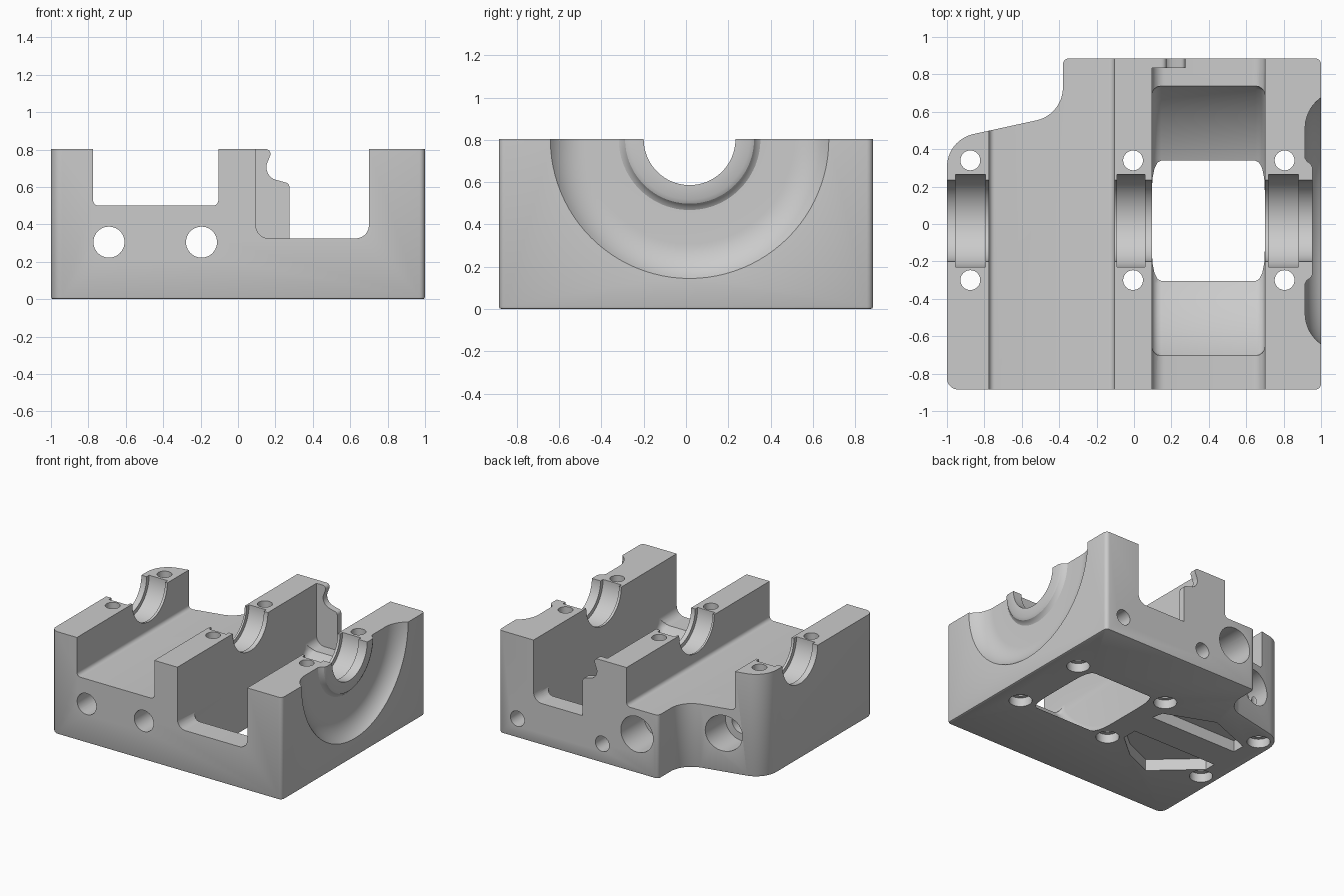
import bpy, bmesh
from math import sin, cos, pi, radians, asin

if "Cube" in bpy.data.objects:
    bpy.data.objects.remove(bpy.data.objects["Cube"], do_unlink=True)

TOP = 0.803          # height of the split plane
AXIS_Y = 0.017       # shaft axis, lying on the split plane
BACK = 0.885         # half depth


def arc(cx, cy, r, start, end, n=8):
    """Points on a circle, angles in degrees."""
    angles = [radians(start + (end - start) * i / n) for i in range(n + 1)]
    return [(cx + r * cos(a), cy + r * sin(a)) for a in angles]


def loft(name, rings, bevel=None):
    """Closed solid through matching rings, with capped ends."""
    bm = bmesh.new()
    loops = [[bm.verts.new(p) for p in ring] for ring in rings]
    n = len(loops[0])
    for a, b in zip(loops, loops[1:]):
        for i in range(n):
            j = (i + 1) % n
            bm.faces.new((a[i], a[j], b[j], b[i]))
    caps = [bm.faces.new(loops[0]), bm.faces.new(loops[-1])]
    bmesh.ops.recalc_face_normals(bm, faces=bm.faces[:])
    if bevel:
        count, width, segments = bevel
        edges = {e for f in caps[:count] for e in f.edges}
        bmesh.ops.bevel(bm, geom=list(edges), offset=width, segments=segments,
                        profile=0.5, affect='EDGES')
    mesh = bpy.data.meshes.new(name)
    bm.to_mesh(mesh)
    bm.free()
    obj = bpy.data.objects.new(name, mesh)
    bpy.context.collection.objects.link(obj)
    return obj


def prism(name, pts, axis, lo, hi, bevel=None):
    """Extrude a 2D outline along x, y or z."""
    place = {'x': lambda p, t: (t, p[0], p[1]),
             'y': lambda p, t: (p[0], t, p[1]),
             'z': lambda p, t: (p[0], p[1], t)}[axis]
    return loft(name, [[place(p, t) for p in pts] for t in (lo, hi)], bevel)


def drill(u, v, r, axis, lo, hi):
    cut(prism("drill_cutter", arc(u, v, r, 0, 360, 40)[:-1], axis, lo, hi))


def cut(cutter):
    """Subtract a cutter from the body and discard it."""
    cutter.hide_render = True
    mod = body.modifiers.new("cut", 'BOOLEAN')
    mod.operation = 'DIFFERENCE'
    mod.solver = 'EXACT'
    mod.object = cutter
    bpy.context.view_layer.objects.active = body
    bpy.ops.object.modifier_apply(modifier=mod.name)
    bpy.data.objects.remove(cutter, do_unlink=True)


# Body: footprint with a stepped, swept back-left corner
footprint = (arc(-0.94, -0.825, 0.06, 180, 270)
             + arc(0.97, -0.855, 0.03, 270, 360, 4)
             + arc(0.97, 0.855, 0.03, 0, 90, 4)
             + arc(-0.35, 0.855, 0.03, 90, 180, 4)
             + arc(-0.56, 0.73, 0.18, 0, -76, 12)
             + arc(-0.82, 0.305, 0.18, 104, 180, 12))
body = prism("bearing_block", footprint, 'z', 0, TOP, bevel=(1, 0.012, 2))

# Wide left slot with small floor fillets
slot = (arc(-0.745, 0.53, 0.03, 180, 270, 5) + arc(-0.135, 0.53, 0.03, 270, 360, 5)
        + [(-0.105, 1), (-0.775, 1)])
cut(prism("left_slot_cutter", slot, 'y', -1, 1))

# Deep right slot, stopping at a thin rib on the back
slot = (arc(0.165, 0.395, 0.07, 180, 270) + arc(0.63, 0.395, 0.07, 270, 360)
        + [(0.70, 1), (0.095, 1)])
cut(prism("right_slot_cutter", slot, 'y', -1, 0.835))

# Opening in the back beside the notched rib
opening = ([(0.275, 0.325)] + arc(0.63, 0.395, 0.07, 270, 360)
           + [(0.70, 1), (0.142, 1), (0.142, TOP)]
           + arc(0.148, 0.777, 0.026, 90, -30, 6)
           + arc(0.222, 0.705, 0.07, 150, 262, 10)
           + arc(0.25, 0.60, 0.025, 90, 0, 5))
cut(prism("back_opening_cutter", opening, 'y', 0.8, 1))

# Swept clearance through the floor of the right slot
R = 0.865
a = asin((TOP - 0.325) / R) * 180 / pi
sweep = arc(AXIS_Y, TOP, R, 180 + a, 360 - a, 64)
sweep += [(sweep[-1][0], 0.6), (sweep[0][0], 0.6)]
cut(prism("sweep_cutter", sweep, 'x', 0.095, 0.70, bevel=(2, 0.05, 4)))

# Bearing bores and the flared recess on the right end, as one turned cutter
BORE, SEAT = 0.217, 0.248
turned = [(-1.1, BORE)]
for lo, hi in ((-0.955, -0.795), (-0.09, 0.06), (0.72, 0.88)):
    turned += [(lo, BORE), (lo, SEAT), (hi, SEAT), (hi, BORE)]
turned += [(0.955, BORE), (0.955, 0.285), (0.945, 0.305), (0.925, 0.318), (0.915, 0.335)]
turned += arc(1.115, 0.495, 0.2, 180, 125, 10)
turned += [(1.1, 0.66)]
STEPS = 96
cut(loft("turned_cutter",
         [[(x, AXIS_Y + r * cos(2 * pi * i / STEPS), TOP + r * sin(2 * pi * i / STEPS))
           for i in range(STEPS)] for x, r in turned]))

# Cap screw holes with bottom counterbores
for x in (-0.875, -0.005, 0.805):
    for y in (-0.30, 0.34):
        drill(x, y, 0.053, 'z', -0.1, 1)
        drill(x, y, 0.083, 'z', -0.1, 0.07)

# Long passages from front to back, wider at the back
for x, start in ((-0.69, 0.3), (-0.195, 0.6)):
    drill(x, 0.305, 0.083, 'y', -1, 1)
    drill(x, 0.305, 0.14, 'y', start, 1)

# Small blind holes in the back
for x in (0.105, 0.84):
    drill(x, 0.15, 0.06, 'y', 0.68, 1)

# Lightening pockets underneath
pockets = ([(-0.07, 0.12), (-0.09, 0.21), (-0.47, 0.36), (-0.83, 0.22), (-0.83, 0.12)],
           [(-0.10, -0.11), (-0.10, -0.23), (-0.29, -0.39), (-0.52, -0.49),
            (-0.84, -0.20), (-0.84, -0.11)])
for outline in pockets:
    cut(prism("pocket_cutter", outline, 'z', -0.1, 0.09))

# Plain grey metal
grey = bpy.data.materials.new("grey_metal")
grey.use_nodes = True
colour = (0.6, 0.6, 0.6, 1)
grey.diffuse_color = colour
grey.node_tree.nodes["Principled BSDF"].inputs["Base Color"].default_value = colour
body.data.materials.clear()
body.data.materials.append(grey)
for poly in body.data.polygons:
    poly.material_index = 0

bpy.ops.object.select_all(action='DESELECT')
body.select_set(True)
bpy.context.view_layer.objects.active = body
bpy.ops.object.shade_smooth_by_angle(angle=radians(30))
